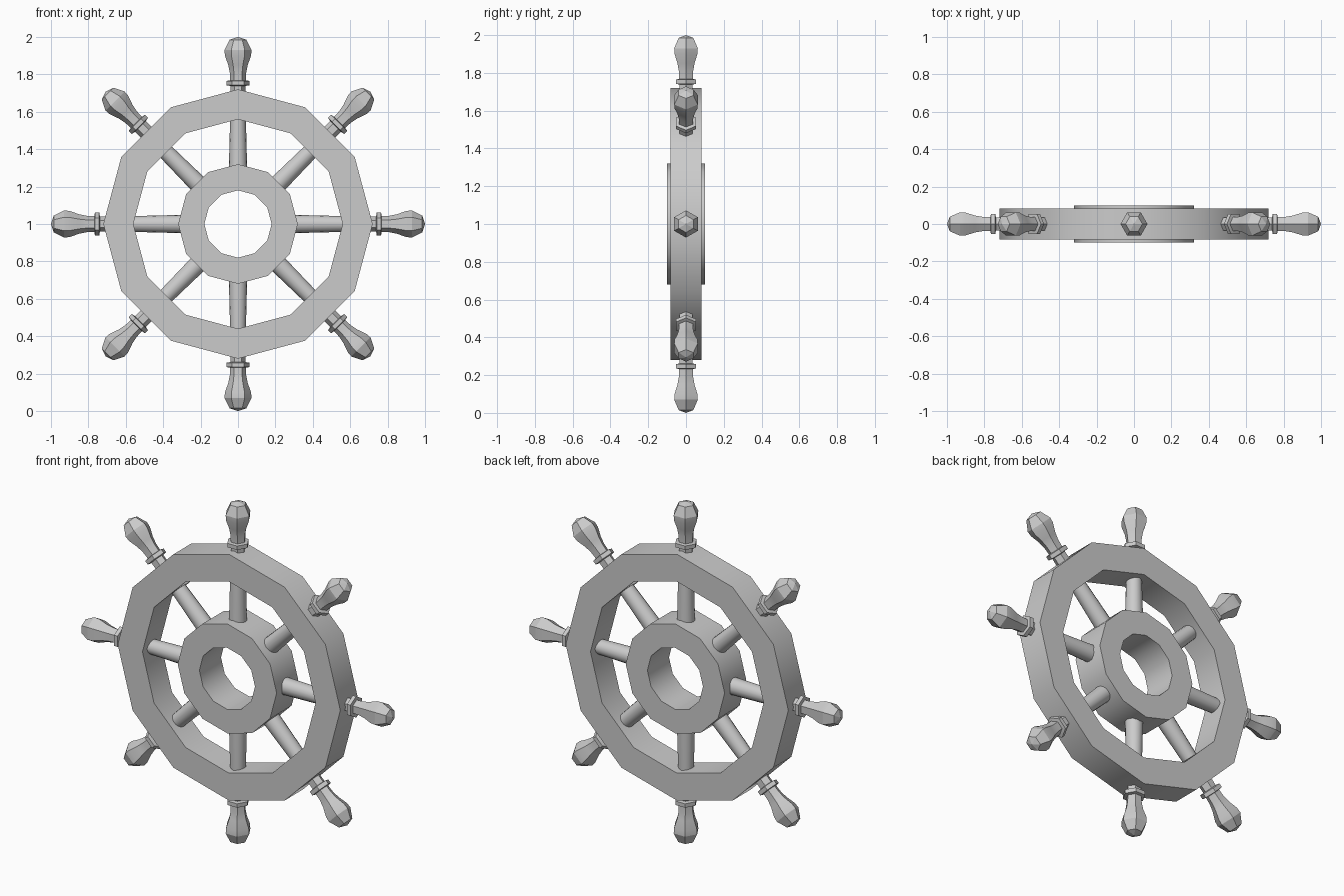
import bpy, bmesh, math
from mathutils import Matrix

cube = bpy.data.objects.get("Cube")
if cube:
    bpy.data.objects.remove(cube)

grey = bpy.data.materials.new("plain_grey")
grey.use_nodes = True
colour = (0.6, 0.6, 0.6, 1)
grey.diffuse_color = colour
grey.node_tree.nodes["Principled BSDF"].inputs["Base Color"].default_value = colour

CENTRE = Matrix.Translation((0, 0, 1))


def lathe(name, profile, sides, matrix, closed=False, smooth_angle=35):
    """Turn (radius, height) points around z, then place the part."""
    bm = bmesh.new()
    rings = []
    for r, h in profile:
        if r == 0:
            rings.append([bm.verts.new((0, 0, h))] * sides)
        else:
            angles = [math.tau * i / sides for i in range(sides)]
            rings.append([bm.verts.new((r * math.cos(a), r * math.sin(a), h)) for a in angles])
    pairs = list(zip(rings, rings[1:]))
    if closed:
        pairs.append((rings[-1], rings[0]))
    for low, high in pairs:
        for i in range(sides):
            j = (i + 1) % sides
            corners = dict.fromkeys((low[i], low[j], high[j], high[i]))
            bm.faces.new(list(corners))
    bmesh.ops.recalc_face_normals(bm, faces=bm.faces)
    mesh = bpy.data.meshes.new(name)
    bm.to_mesh(mesh)
    bm.free()
    mesh.materials.append(grey)
    obj = bpy.data.objects.new(name, mesh)
    bpy.context.collection.objects.link(obj)
    obj.matrix_world = matrix
    bpy.ops.object.select_all(action='DESELECT')
    obj.select_set(True)
    bpy.context.view_layer.objects.active = obj
    bpy.ops.object.shade_smooth_by_angle(angle=math.radians(smooth_angle))
    return obj


def ring(name, outer, inner, half_depth):
    """Twelve-sided flat ring facing front and back."""
    profile = [(outer, -half_depth), (outer, half_depth), (inner, half_depth), (inner, -half_depth)]
    lathe(name, profile, 12, CENTRE @ Matrix.Rotation(math.pi / 2, 4, 'X'), closed=True)


ring("outer_rim", 0.72, 0.56, 0.083)
ring("hub", 0.32, 0.18, 0.1)

spoke = [(0, 0.25), (0.05, 0.25), (0.04, 0.65), (0, 0.65)]
# Neck, collar, waisted grip and pointed knob
handle = [(0, 0.65), (0.04, 0.65), (0.04, 0.738), (0.062, 0.742), (0.062, 0.765), (0.042, 0.768),
          (0.044, 0.81), (0.052, 0.85), (0.07, 0.9), (0.072, 0.93), (0.045, 0.985), (0, 1)]

for k in range(8):
    place = CENTRE @ Matrix.Rotation(k * math.pi / 4, 4, 'Y')
    lathe(f"spoke_{k + 1}", spoke, 16, place)
    lathe(f"handle_{k + 1}", handle, 6, place, smooth_angle=20)
